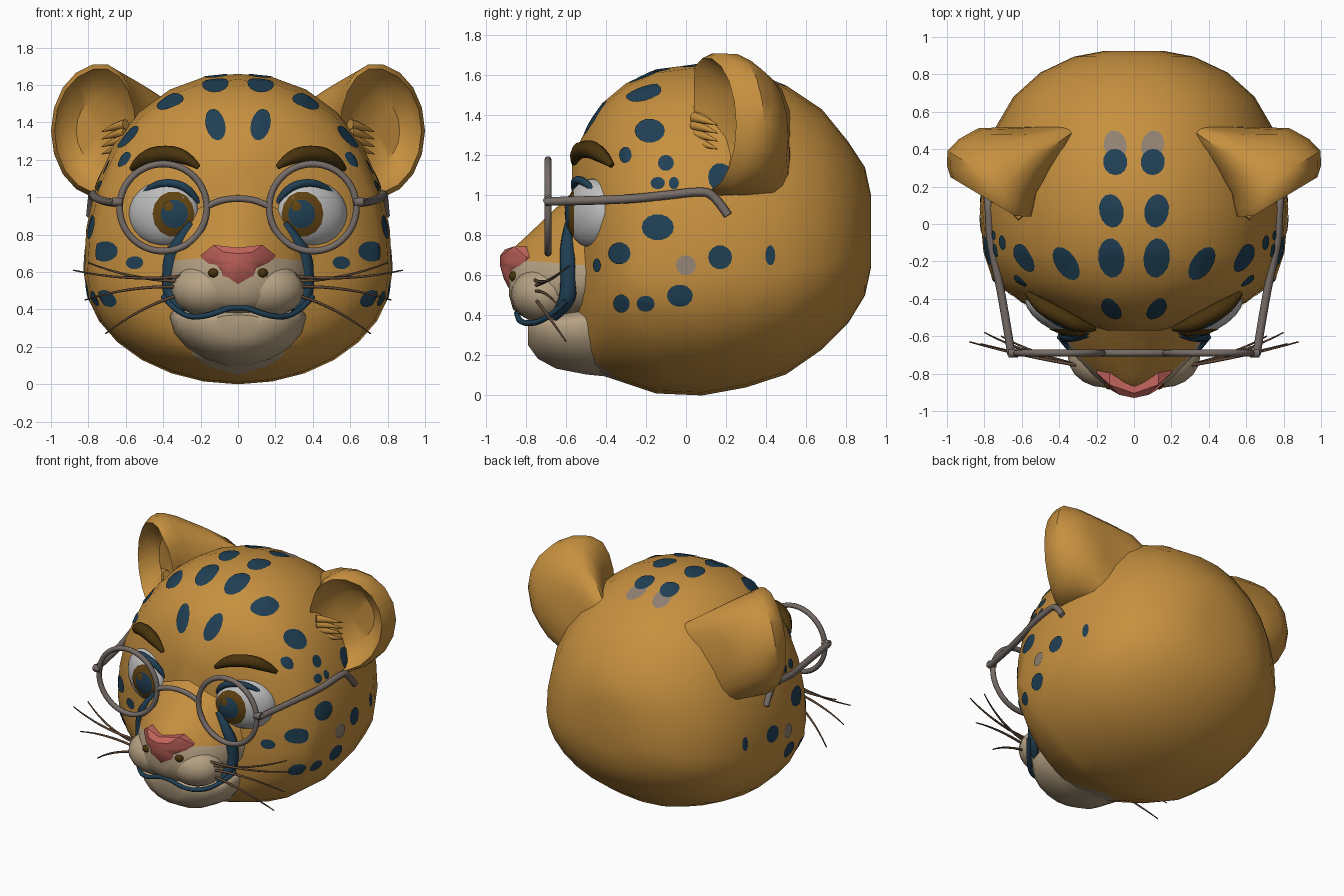
import bpy, bmesh, math
from mathutils import Matrix, Vector
from mathutils.bvhtree import BVHTree

default = bpy.data.objects.get("Cube")
if default:
    bpy.data.objects.remove(default, do_unlink=True)


def material(name, r, g, b):
    mat = bpy.data.materials.new(name)
    mat.use_nodes = True
    mat.diffuse_color = (r, g, b, 1)
    shader = next(n for n in mat.node_tree.nodes if n.type == 'BSDF_PRINCIPLED')
    shader.inputs["Base Color"].default_value = (r, g, b, 1)
    shader.inputs["Roughness"].default_value = 0.8
    return mat


ORANGE = material("orange fur", .57, .28, .05)
CREAM = material("cream fur", .47, .36, .23)
BLUE = material("dark blue", .014, .05, .088)
PINK = material("nose pink", .56, .13, .11)
BROW = material("dark brown", .065, .033, .004)
IRIS = material("iris brown", .12, .055, .006)
WHITE = material("eye white", .52, .52, .52)
METAL = material("frame grey", .18, .15, .135)
FADED = material("faded grey", .28, .22, .17)
WHISKER = material("whisker brown", .12, .07, .04)


# ---------- helpers ----------
def finish(name, bm, *mats):
    bmesh.ops.recalc_face_normals(bm, faces=bm.faces)
    mesh = bpy.data.meshes.new(name)
    bm.to_mesh(mesh)
    bm.free()
    for mat in mats:
        mesh.materials.append(mat)
    obj = bpy.data.objects.new(name, mesh)
    bpy.context.collection.objects.link(obj)
    select_only(obj)
    bpy.ops.object.shade_smooth_by_angle(angle=math.radians(40))
    return obj


def select_only(obj):
    bpy.ops.object.select_all(action='DESELECT')
    obj.select_set(True)
    bpy.context.view_layer.objects.active = obj


def skin(bm, rings):
    """Bridge rings of points; a one-point ring closes to a tip."""
    rings = [[bm.verts.new(p) for p in ring] for ring in rings]
    for a, b in zip(rings, rings[1:]):
        n = max(len(a), len(b))
        for i in range(n):
            j = (i + 1) % n
            if len(a) == 1:
                bm.faces.new((a[0], b[i], b[j]))
            elif len(b) == 1:
                bm.faces.new((a[i], a[j], b[0]))
            else:
                bm.faces.new((a[i], a[j], b[j], b[i]))
    return rings


def loft(sections, count, upper, lower, waist):
    """Rounded sections along y: (y, half width, bottom, top), widest at the waist."""
    bm, rings = bmesh.new(), []
    for y, half, low, high in sections:
        mid = low + waist * (high - low)
        ring = []
        for i in range(count):
            a = math.tau * i / count
            c, s = math.cos(a), math.sin(a)
            power = upper if s > 0 else lower
            k = (abs(c) ** power + abs(s) ** power) ** (-1 / power)
            ring.append((half * c * k, y, mid + s * k * (high - mid if s > 0 else mid - low)))
        rings.append(ring)
    made = skin(bm, rings)
    bm.faces.new(made[0])
    bm.faces.new(made[-1])
    return bm


def cut_colour(bm, point, normals, limit):
    """Slice along planes; faces behind all of them take the second colour."""
    for normal in normals:
        bmesh.ops.bisect_plane(bm, geom=bm.verts[:] + bm.edges[:] + bm.faces[:], plane_co=point, plane_no=normal)
    for face in bm.faces:
        middle = face.calc_center_median()
        behind = all((middle - point).dot(normal) < 0 for normal in normals)
        face.material_index = int(behind and middle.z < limit)


def orb(name, centre, radii, mat, turn=0):
    bm = bmesh.new()
    place = Matrix.Translation(centre) @ Matrix.Rotation(turn, 4, 'Z') @ Matrix.Diagonal((*radii, 1))
    bmesh.ops.create_uvsphere(bm, u_segments=20, v_segments=12, radius=1, matrix=place)
    return finish(name, bm, mat)


def tube(name, points, radius, mat, side=1, taper=None, closed=False):
    curve = bpy.data.curves.new(name, 'CURVE')
    curve.dimensions = '3D'
    curve.bevel_depth, curve.bevel_resolution = radius, 2
    curve.resolution_u, curve.use_fill_caps = 5, True
    spline = curve.splines.new('NURBS')
    spline.points.add(len(points) - 1)
    for i, (x, y, z) in enumerate(points):
        spline.points[i].co = (side * x, y, z, 1)
        spline.points[i].radius = taper[i] if taper else 1
    spline.order_u = 3
    spline.use_endpoint_u, spline.use_cyclic_u = not closed, closed
    curve.materials.append(mat)
    obj = bpy.data.objects.new(name, curve)
    bpy.context.collection.objects.link(obj)
    select_only(obj)
    bpy.ops.object.convert(target='MESH')


def surface(obj):
    mesh = obj.data
    return BVHTree.FromPolygons([v.co for v in mesh.vertices], [p.vertices[:] for p in mesh.polygons])


def patch(name, tree, view, u, v, ru, rv, mat, side=1, tilt=0, lift=.006):
    """Thin oval laid on a surface, cast along the front, side or top axis."""
    start, ray = {'front': (lambda a, b: (side * a, -3, b), (0, 1, 0)),
                  'side': (lambda a, b: (side * 3, a, b), (-side, 0, 0)),
                  'top': (lambda a, b: (side * a, b, 3), (0, 0, -1))}[view]

    def land(a, b):
        origin = Vector(start(a, b))
        hit, normal, _, _ = tree.ray_cast(origin, Vector(ray))
        if hit is None:
            hit, normal, _, _ = tree.find_nearest(origin)
        return hit + normal * lift

    rings = [[land(u, v)]]
    for scale in (.35, .7, 1):
        ring = []
        for i in range(14):
            a = math.tau * i / 14
            p, q = ru * scale * math.cos(a), rv * scale * math.sin(a)
            ring.append(land(u + p * math.cos(tilt) - q * math.sin(tilt),
                             v + p * math.sin(tilt) + q * math.cos(tilt)))
        rings.append(ring)
    bm = bmesh.new()
    skin(bm, rings)
    obj = finish(name, bm, mat)
    if obj.data.polygons[0].normal.dot(Vector(ray)) > 0:
        obj.data.flip_normals()


# ---------- head, with a cream throat cut in ----------
bm = loft([(.925, .16, .64, 1.0), (.895, .32, .5, 1.14), (.81, .5, .36, 1.27), (.68, .645, .23, 1.43),
           (.5, .75, .105, 1.55), (.3, .8, .04, 1.63), (.08, .825, 0, 1.66), (-.15, .805, .01, 1.63),
           (-.3, .755, .06, 1.56), (-.42, .6, .1, 1.46), (-.48, .46, .13, 1.37),
           (-.53, .32, .2, 1.27), (-.57, .17, .35, 1.15)], 28, 2.2, 2, .36)
cut_colour(bm, Vector((0, -.27, .05)), [Vector((s * .15, .34, .2)) for s in (1, -1)], .42)
head = finish("head", bm, ORANGE, CREAM)
head_tree = surface(head)

# ---------- muzzle: orange bridge above, cream lips below ----------
bm = loft([(-.48, .41, .36, 1.1), (-.6, .375, .36, .985), (-.72, .315, .37, .87), (-.81, .235, .39, .785),
           (-.865, .15, .43, .735), (-.885, .07, .5, .7)], 20, 1.75, 2.1, .35)
cut_colour(bm, Vector((0, -.75, .67)), [Vector((0, .08, 1))], 1)
finish("muzzle", bm, ORANGE, CREAM)
finish("chin", loft([(-.3, .3, .08, .42), (-.5, .365, .1, .45), (-.65, .33, .13, .42), (-.74, .25, .18, .4),
                     (-.79, .13, .25, .37)], 18, 2.2, 1.9, .75), CREAM)
tube("mouth_line", [(-.4, -.6, .47), (-.32, -.7, .37), (-.18, -.83, .355), (0, -.85, .43),
                    (.18, -.83, .355), (.32, -.7, .37), (.4, -.6, .47)], .015, BLUE)

# Nose: a curved wedge
half = [(0, .73), (.13, .745), (.2, .69), (.18, .645), (.11, .62), (.1, .56)]
outline = half + [(0, .535)] + [(-x, z) for x, z in half[:0:-1]]


def nose_ring(scale, push):
    return [(x * scale, -.92 + push + 2.7 * (x * scale) ** 2 + .12 * max(0, .7 - z), .65 + (z - .65) * scale)
            for x, z in outline]


bm = bmesh.new()
skin(bm, [[(0, -.93, .65)], nose_ring(.6, -.01), nose_ring(1, .015), nose_ring(1, .15)])
finish("nose", bm, PINK)

# ---------- top spots: (x, y, rx, ry, tilt) ----------
TOP_SPOTS = [(.12, .07, .065, .09, -.2), (.12, -.18, .07, .105, -.1), (.36, -.21, .055, .1, -.6),
             (.1, .33, .065, .07, -.2)]
# Side spots: (y, z, ry, rz)
SIDE_SPOTS = [(-.18, 1.32, .075, .06), (-.3, 1.2, .03, .04), (-.1, 1.16, .04, .04), (-.14, 1.06, .035, .03),
              (-.06, 1.06, .025, .03), (.17, 1.09, .06, .07), (-.14, .84, .08, .065), (-.33, .71, .055, .055),
              (.17, .69, .06, .06), (.42, .7, .025, .05), (-.44, .65, .02, .035), (-.32, .46, .04, .045),
              (-.2, .46, .045, .04), (-.03, .5, .065, .055)]
# Whisker tips
TIPS = [(.88, -.63, .61), (.8, -.58, .65), (.82, -.64, .45), (.71, -.6, .27)]
# Ear rings from the cup outwards and back into the head: (scale, inner width, depth, shift x, shift z)
EAR = [(0, .2, .13, 0, 0), (.5, .2, .12, 0, 0), (.8, .2, .04, 0, 0), (.93, .2, -.03, 0, 0), (1, .2, .02, 0, 0),
       (.99, .22, .1, 0, 0), (.95, .25, .2, -.05, -.02), (.9, .27, .32, -.14, -.06),
       (.86, .27, .41, -.27, -.13), (.8, .27, .45, -.4, -.22)]

for side, hand in ((1, "left_"), (-1, "right_")):
    # Fur markings
    for x, y, rx, ry, tilt in TOP_SPOTS:
        patch(hand + "crown_spot", head_tree, 'top', x, y, rx, ry, BLUE, side, tilt)
    patch(hand + "faded_crown_spot", head_tree, 'top', .1, .42, .06, .08, FADED, side, -.2, .004)
    patch(hand + "forehead_spot", head_tree, 'front', .12, 1.385, .052, .085, BLUE, side, -.25)
    for y, z, ry, rz in SIDE_SPOTS:
        patch(hand + "cheek_spot", head_tree, 'side', y, z, ry, rz, BLUE, side)
    patch(hand + "faded_cheek_spot", head_tree, 'side', 0, .65, .05, .05, FADED, side)

    # Muzzle pad, dark band from the inner eye corner, nostril and whiskers
    orb(hand + "muzzle_pad", (side * .155, -.705, .505), (.2, .17, .145), CREAM)
    tube(hand + "muzzle_band", [(.25, -.585, .86), (.31, -.595, .77), (.36, -.59, .68), (.365, -.585, .56),
                                (.36, -.595, .46), (.3, -.66, .39)], .042, BLUE, side, [.5, .8, 1, 1, 1, .5])
    orb(hand + "nostril", (side * .13, -.86, .595), (.03, .025, .025), BROW)
    for i, (x, y, z) in enumerate(TIPS):
        root = (.27, -.76, .58 - .03 * i)
        bend = ((x + .3) / 2, -.71, (z + root[2]) / 2 + (.05 if i > 1 else -.05))
        tube(hand + "whisker", [root, bend, (x, y, z)], .009, WHISKER, side, [1, .9, .4])

    # Eye
    eye = orb(hand + "eye", (side * .395, -.465, .91), (.205, .11, .175), WHITE, side * math.radians(27))
    eye_tree = surface(eye)
    patch(hand + "iris", eye_tree, 'front', .345, .91, .11, .12, IRIS, side, lift=.004)
    patch(hand + "pupil", eye_tree, 'front', .34, .91, .07, .075, BLUE, side, lift=.008)
    patch(hand + "eye_glint", eye_tree, 'front', .34 - side * .03, .95, .025, .025, IRIS, side, lift=.011)
    tube(hand + "upper_lid", [(.2, -.53, .95), (.25, -.56, 1.045), (.37, -.545, 1.085), (.48, -.485, 1.055),
                              (.56, -.41, .96)], .022, BLUE, side, [.5, 1.1, 1, .8, .4])
    tube(hand + "eyebrow", [(.21, -.56, 1.16), (.28, -.55, 1.22), (.4, -.49, 1.237), (.51, -.43, 1.21),
                            (.57, -.37, 1.15)], .045, BROW, side, [.3, .9, 1, 1, .3])

    # Ear: cupped in front, sweeping back into the head
    rings = []
    for scale, inner, depth, shift_x, shift_z in EAR:
        ring = []
        for i in range(18 if scale else 1):
            a = math.tau * i / 18
            dx = (.27 if math.cos(a) > 0 else inner) * scale * math.cos(a) + shift_x
            ring.append((side * (.73 + dx), .13 + .6 * max(dx, -.1) + depth,
                         1.355 + shift_z + .36 * scale * math.sin(a)))
        rings.append(ring)
    bm = bmesh.new()
    skin(bm, rings)
    finish(hand + "ear", bm, ORANGE)

    # Ear tufts
    for i in range(4):
        z = 1.25 + .04 * i
        tube(hand + "ear_tuft", [(.6, .04, z + .02), (.66, .09, z + .01), (.73, .16, z - .02)],
             .028, ORANGE, side, [1, .8, .05])

    # Spectacles: rim, hinge and temple arm
    circle = [(.4 + .235 * math.cos(math.tau * i / 24), -.69, .945 + .235 * math.sin(math.tau * i / 24))
              for i in range(24)]
    tube(hand + "rim", circle, .018, METAL, side, closed=True)
    tube(hand + "hinge", [(.62, -.69, .975), (.67, -.69, .975)], .025, METAL, side)
    tube(hand + "temple_arm", [(.655, -.7, .97), (.71, -.35, .975), (.77, -.1, 1.0), (.775, .06, 1.02),
                               (.78, .14, 1.01), (.79, .21, .9)], .022, METAL, side)

tube("spectacle_bridge", [(-.17, -.69, .95), (-.1, -.69, .985), (0, -.69, .995), (.1, -.69, .985),
                          (.17, -.69, .95)], .018, METAL)
